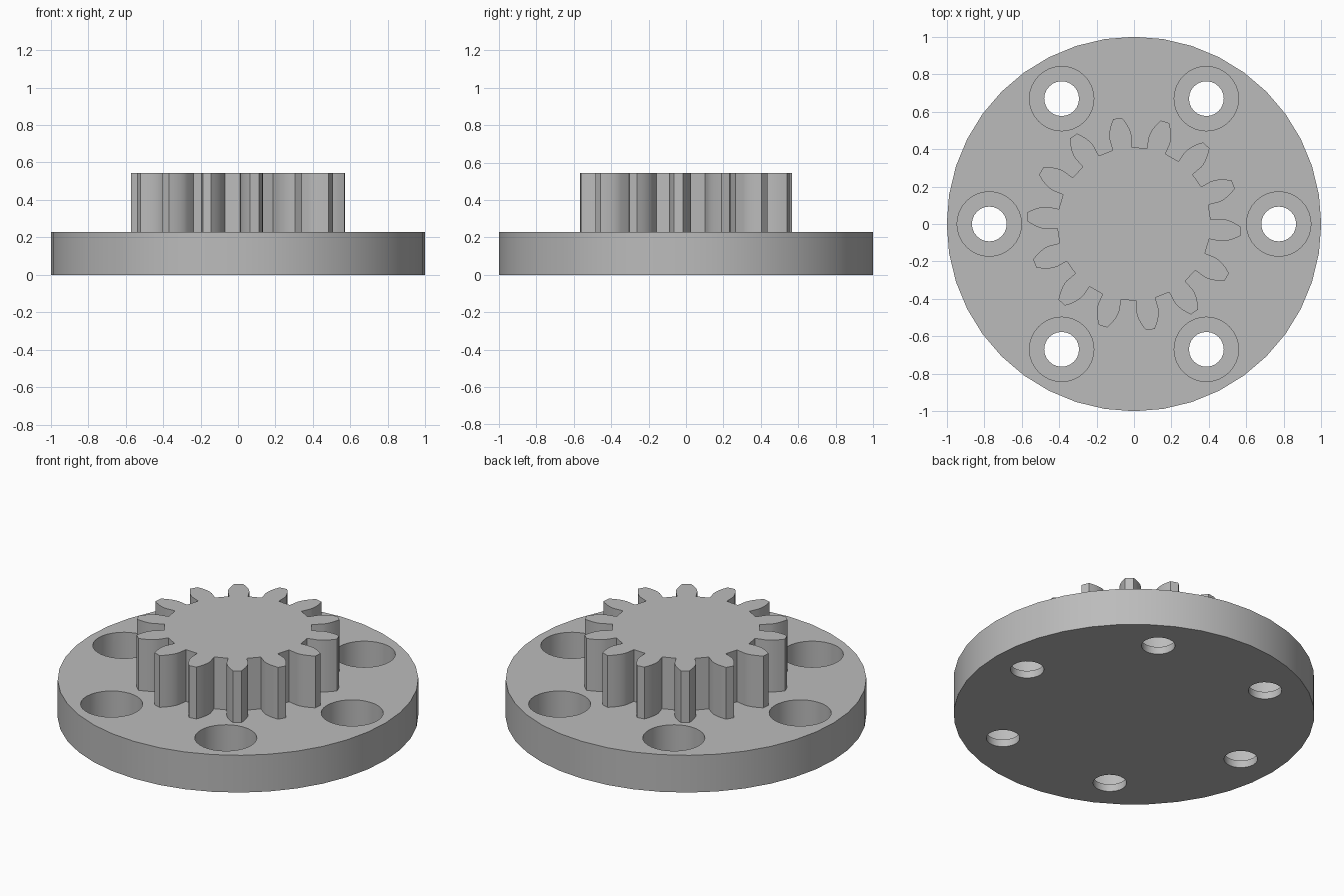
import bpy, bmesh, math
from math import cos, sin, tan, acos, pi, radians

cube = bpy.data.objects.get("Cube")
if cube:
    bpy.data.objects.remove(cube)

PLATE_TOP, GEAR_TOP, LEDGE = 0.228, 0.545, 0.045
TEETH, PITCH_R, ROOT_R, TIP_R = 14, 0.5, 0.41, 0.571

grey = bpy.data.materials.new("plain grey")
grey.use_nodes = True
colour = (0.5, 0.5, 0.5, 1)
grey.diffuse_color = colour
grey.node_tree.nodes["Principled BSDF"].inputs["Base Color"].default_value = colour


def prism(name, outline, z0, z1):
    """Extrude a closed outline between two heights."""
    bm = bmesh.new()
    face = bm.faces.new([bm.verts.new((x, y, z0)) for x, y in outline])
    top = bmesh.ops.extrude_face_region(bm, geom=[face])["geom"]
    verts = [v for v in top if isinstance(v, bmesh.types.BMVert)]
    bmesh.ops.translate(bm, vec=(0, 0, z1 - z0), verts=verts)
    bmesh.ops.recalc_face_normals(bm, faces=bm.faces)
    mesh = bpy.data.meshes.new(name)
    bm.to_mesh(mesh)
    bm.free()
    mesh.materials.append(grey)
    obj = bpy.data.objects.new(name, mesh)
    bpy.context.collection.objects.link(obj)
    return obj


def circle(r, sides, cx=0, cy=0):
    return [(cx + r * cos(2 * pi * i / sides), cy + r * sin(2 * pi * i / sides))
            for i in range(sides)]


def smooth(obj):
    bpy.ops.object.select_all(action='DESELECT')
    obj.select_set(True)
    bpy.context.view_layer.objects.active = obj
    bpy.ops.object.shade_smooth_by_angle(angle=radians(30))


def cut(target, cutter):
    mod = target.modifiers.new("cut", 'BOOLEAN')
    mod.operation, mod.solver, mod.object = 'DIFFERENCE', 'EXACT', cutter
    bpy.context.view_layer.objects.active = target
    bpy.ops.object.modifier_apply(modifier=mod.name)
    bpy.data.objects.remove(cutter)


# Round flange with six counterbored bolt holes
flange = prism("flange", circle(1, 40), 0, PLATE_TOP)
for k in range(6):
    x, y = 0.773 * cos(k * pi / 3), 0.773 * sin(k * pi / 3)
    cut(flange, prism("bore", circle(0.093, 24, x, y), -0.1, 0.4))
    cut(flange, prism("counterbore", circle(0.172, 32, x, y), LEDGE, 0.4))
smooth(flange)


# Spur gear with involute teeth
def involute(r):
    a = acos(min(1, BASE_R / r))
    return tan(a) - a


BASE_R = PITCH_R * cos(radians(20))
base_half = pi / (2 * TEETH) + involute(PITCH_R)
radii = [BASE_R + (TIP_R - BASE_R) * i / 5 for i in range(6)]
flank = [(ROOT_R, base_half)] + [(r, base_half - involute(r)) for r in radii]
tooth = [(r, -a) for r, a in flank] + [(r, a) for r, a in reversed(flank)]
outline = []
for k in range(TEETH):
    mid = radians(-4) + 2 * pi * k / TEETH
    outline += [(r * cos(mid + a), r * sin(mid + a)) for r, a in tooth]
gear = prism("gear", outline, PLATE_TOP, GEAR_TOP)
smooth(gear)
